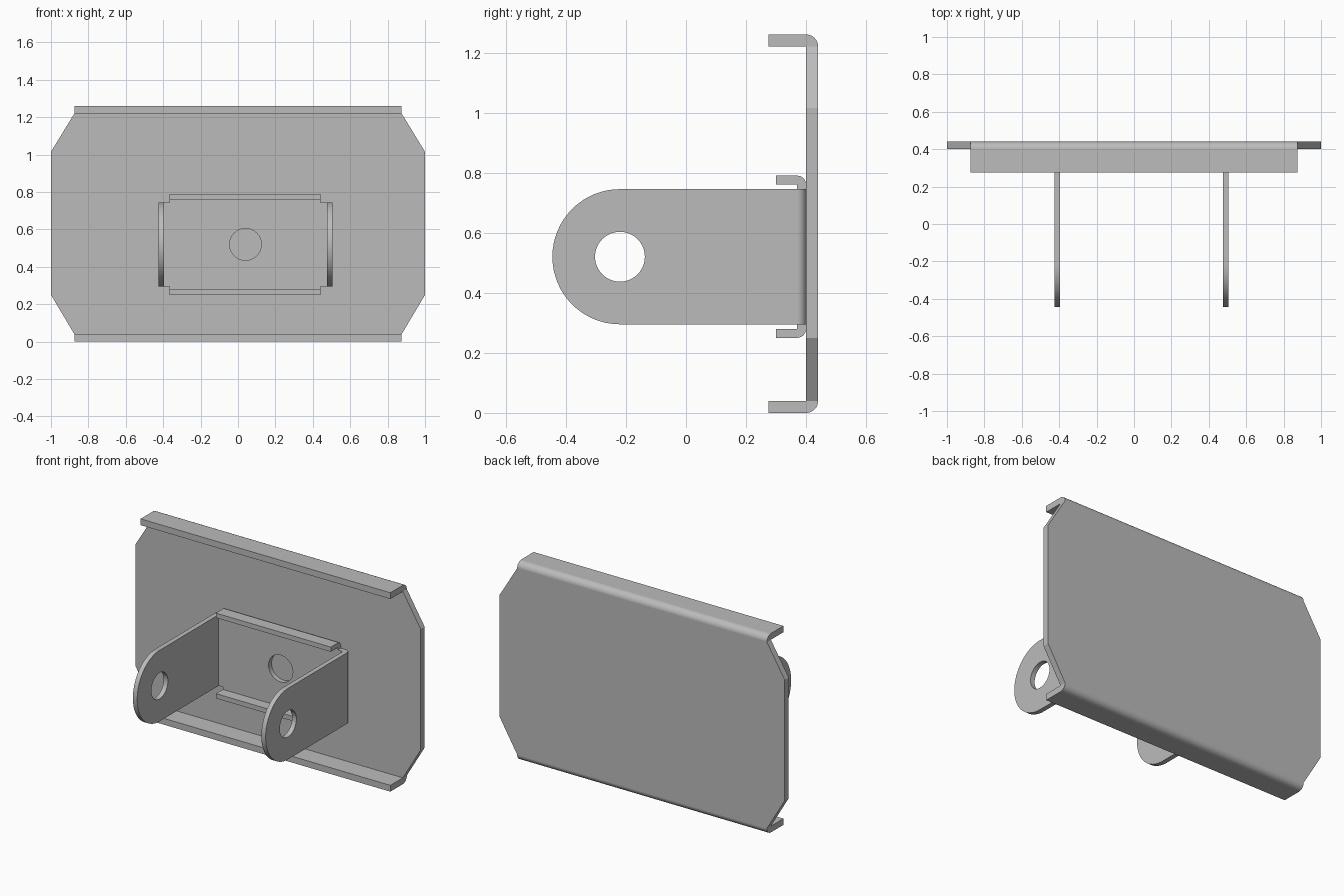
import bpy
import bmesh
from math import sin, cos, pi, radians

cube = bpy.data.objects.get("Cube")
if cube:
    bpy.data.objects.remove(cube, do_unlink=True)

steel = bpy.data.materials.new("plain grey steel")
steel.use_nodes = True
GREY = (0.5, 0.5, 0.5, 1)
steel.diffuse_color = GREY
steel.node_tree.nodes["Principled BSDF"].inputs["Base Color"].default_value = GREY


def arc(cx, cy, r, start, end, n):
    """Points along an arc, angles in degrees."""
    angles = [radians(start + (end - start) * i / n) for i in range(n + 1)]
    return [(cx + r * cos(a), cy + r * sin(a)) for a in angles]


def prism(name, outline, axis, lo, hi):
    """Extrude a 2D outline along an axis (x: yz, y: xz, z: xy outline)."""
    def place(p, d):
        return {"x": (d, *p), "y": (p[0], d, p[1]), "z": (*p, d)}[axis]
    bm = bmesh.new()
    ends = [[bm.verts.new(place(p, d)) for p in outline] for d in (lo, hi)]
    for ring in ends:
        bm.faces.new(ring)
    for i in range(len(outline)):
        j = (i + 1) % len(outline)
        bm.faces.new((ends[0][i], ends[0][j], ends[1][j], ends[1][i]))
    bmesh.ops.recalc_face_normals(bm, faces=bm.faces)
    mesh = bpy.data.meshes.new(name)
    bm.to_mesh(mesh)
    bm.free()
    mesh.materials.append(steel)
    obj = bpy.data.objects.new(name, mesh)
    bpy.context.collection.objects.link(obj)
    return obj


def trim(obj, tool, operation):
    """Apply a boolean and remove the tool."""
    mod = obj.modifiers.new("trim", "BOOLEAN")
    mod.operation, mod.solver, mod.object = operation, "EXACT", tool
    bpy.context.view_layer.update()
    graph = bpy.context.evaluated_depsgraph_get()
    mesh = bpy.data.meshes.new_from_object(obj.evaluated_get(graph))
    obj.modifiers.clear()
    obj.data = mesh
    bpy.data.objects.remove(tool, do_unlink=True)


def finish(obj):
    bpy.ops.object.select_all(action="DESELECT")
    obj.select_set(True)
    bpy.context.view_layer.objects.active = obj
    bpy.ops.object.shade_smooth_by_angle(angle=radians(30))
    mod = obj.modifiers.new("even shading", "WEIGHTED_NORMAL")
    mod.keep_sharp = True


# Back plate: folded channel, trimmed to a clipped-corner outline
TOP, BACK, FACE, T = 1.26, 0.44, 0.4, 0.04
channel = [(0.275, 0)] + arc(BACK - T, T, T, -90, 0, 8)
channel += arc(BACK - T, TOP - T, T, 0, 90, 8) + [(0.275, TOP)]
channel += [(0.275, TOP - T), (FACE, TOP - T), (FACE, T), (0.275, T)]
plate = prism("back_plate", channel, "x", -1.1, 1.1)
side = [(0.875, -0.1), (0.875, T), (1, 0.25), (1, 1.015), (0.875, TOP - T), (0.875, TOP + 0.1)]
outline = side + [(-x, z) for x, z in reversed(side)]
trim(plate, prism("plate_cutter", outline, "y", -1, 1), "INTERSECT")
finish(plate)

# Clevis bracket: U-shaped strip with rounded ears and three holes
MID_X, MID_Z, HALF, S, R = 0.04, 0.52, 0.465, 0.03, 0.225
left, right = MID_X - HALF, MID_X + HALF
strip = [(left, -0.5)] + arc(left + S, FACE - S, S, 180, 90, 8)
strip += arc(right - S, FACE - S, S, 90, 0, 8) + [(right, -0.5)]
strip += [(right - S, -0.5), (right - S, FACE - S), (left + S, FACE - S), (left + S, -0.5)]
bracket = prism("clevis_bracket", strip, "z", 0.2, 0.9)
ear = [(0.6, MID_Z - R)] + arc(-0.22, MID_Z, R, 270, 90, 32) + [(0.6, MID_Z + R)]
trim(bracket, prism("ear_cutter", ear, "x", -1, 1), "INTERSECT")
pin = arc(-0.22, MID_Z, 0.083, 0, 360, 40)[:-1]
trim(bracket, prism("pin_cutter", pin, "x", -1, 1), "DIFFERENCE")
bolt = arc(MID_X, MID_Z, 0.085, 0, 360, 40)[:-1]
trim(bracket, prism("bolt_cutter", bolt, "y", 0.2, 0.5), "DIFFERENCE")
finish(bracket)

# Stiffening lips above and below the bracket base
EDGE = 0.27
lip = [(FACE - S, R), (FACE, R)] + arc(FACE - S, EDGE - S, S, 0, 90, 8)
lip += [(0.3, EDGE), (0.3, EDGE - S), (FACE - S, EDGE - S)]
for name, sign in (("upper_lip", 1), ("lower_lip", -1)):
    profile = [(y, MID_Z + sign * z) for y, z in lip]
    finish(prism(name, profile, "x", MID_X - 0.405, MID_X + 0.4))
